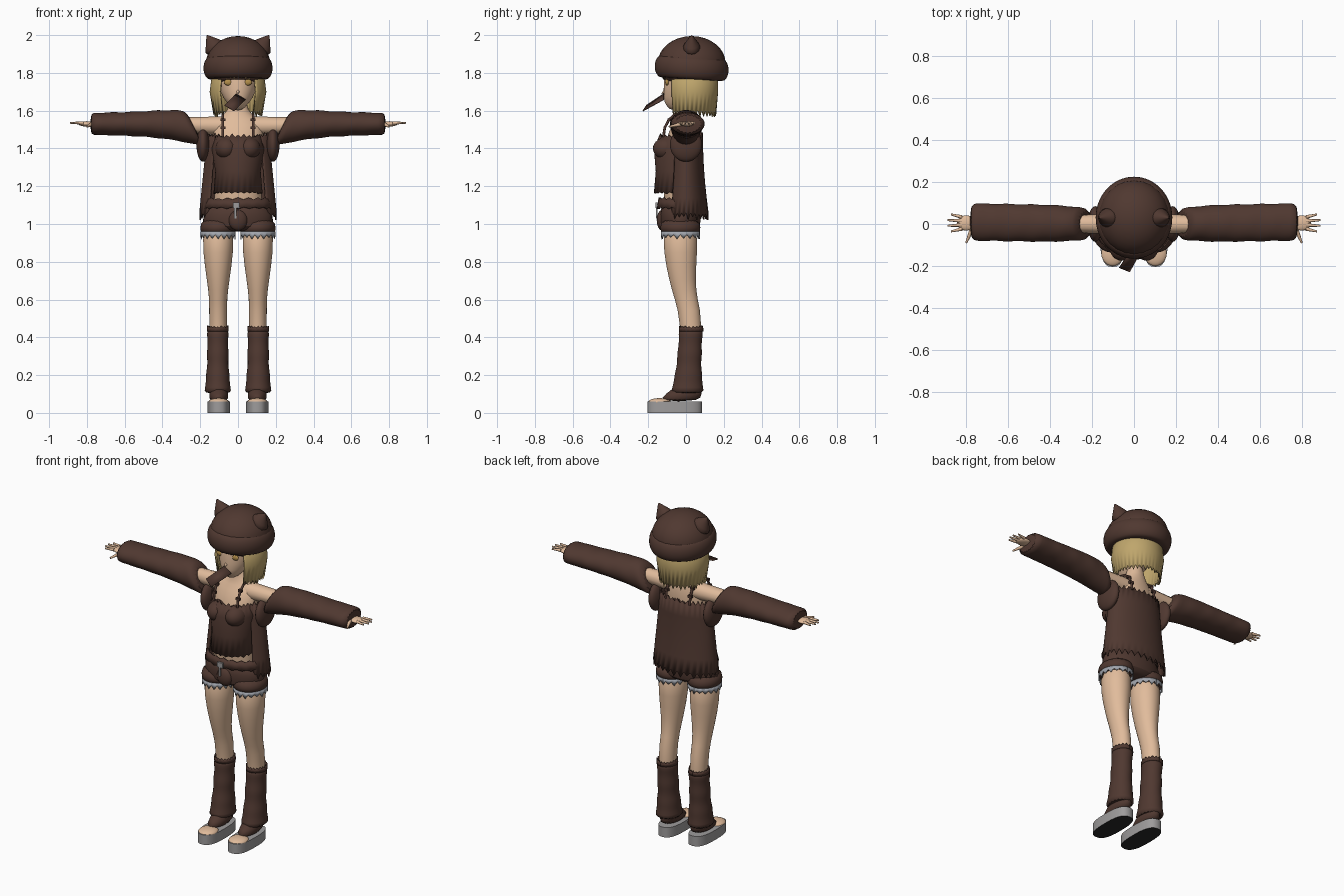
import bpy, bmesh, math, random
from mathutils import Vector

random.seed(4)
if "Cube" in bpy.data.objects:
    bpy.data.objects.remove(bpy.data.objects["Cube"])


def material(name, *colour):
    mat = bpy.data.materials.new(name)
    mat.use_nodes = True
    mat.diffuse_color = (*colour, 1)
    shader = mat.node_tree.nodes["Principled BSDF"]
    shader.inputs["Base Color"].default_value = (*colour, 1)
    return mat


BROWN = material("brown cloth", .08, .04, .03)
SKIN = material("skin", .75, .5, .33)
HAIR = material("blond hair", .52, .38, .15)
GREY = material("grey rubber", .34, .33, .33)
BLACK = material("black sole", .02, .02, .02)
AMBER = material("amber eye", .45, .27, .07)
DENIM = material("pale fringe", .36, .38, .42)
SIDES = {"left": 1, "right": -1}


def finish(name, bm, mat, smooth_levels=0, thickness=0):
    bmesh.ops.recalc_face_normals(bm, faces=bm.faces)
    mesh = bpy.data.meshes.new(name)
    bm.to_mesh(mesh)
    bm.free()
    mesh.materials.append(mat)
    obj = bpy.data.objects.new(name, mesh)
    bpy.context.collection.objects.link(obj)
    if thickness:
        obj.modifiers.new("thickness", 'SOLIDIFY').thickness = thickness
    if smooth_levels:
        smooth = obj.modifiers.new("smooth", 'SUBSURF')
        smooth.levels = smooth.render_levels = smooth_levels
    bpy.ops.object.select_all(action='DESELECT')
    obj.select_set(True)
    bpy.context.view_layer.objects.active = obj
    bpy.ops.object.shade_smooth_by_angle(angle=math.radians(50))
    return obj


def skin_rows(bm, rows, closed):
    for lower, upper in zip(rows, rows[1:]):
        quads = list(zip(lower, lower[1:], upper[1:], upper))
        if closed:
            quads.append((lower[-1], lower[0], upper[0], upper[-1]))
        for quad in quads:
            bm.faces.new(quad)


def loft(name, mat, rings, side=1, count=20, power=1, smooth_levels=1):
    """Skin rings given as (centre, half axis, other half axis)."""
    bm = bmesh.new()
    rows = []
    for centre, across, along in rings:
        row = []
        for i in range(count):
            c, s = math.cos(math.tau * i / count), math.sin(math.tau * i / count)
            point = (Vector(centre) + Vector(across) * math.copysign(abs(c) ** power, c)
                     + Vector(along) * math.copysign(abs(s) ** power, s))
            row.append(bm.verts.new((point.x * side, point.y, point.z)))
        rows.append(row)
    skin_rows(bm, rows, closed=True)
    bm.faces.new(rows[0])
    bm.faces.new(rows[-1])
    return finish(name, bm, mat, smooth_levels)


def stack(name, mat, rows, x=0, **options):
    """Level rings given as (height, y, half width, half depth)."""
    rings = [((x, y, z), (wide, 0, 0), (0, deep, 0)) for z, y, wide, deep in rows]
    return loft(name, mat, rings, **options)


def shell(name, mat, rows, start=0, end=360, count=36, x=0, y=0, top=0, hem=0, thickness=.008):
    """Ragged sheet of (height, half width, half depth) rows; angle zero is the back."""
    bm = bmesh.new()
    grid = []
    for z, wide, deep in rows:
        row = []
        for i in range(count + 1):
            angle = math.radians(start + (end - start) * i / count)
            row.append(bm.verts.new((x + wide * math.sin(angle), y + deep * math.cos(angle), z)))
        grid.append(row)
    for raised, dropped in zip(grid[0][::2], grid[-1][::2]):
        raised.co.z += top * random.uniform(.5, 1)
        dropped.co.z -= hem * random.uniform(.5, 1)
    skin_rows(bm, grid, closed=False)
    finish(name, bm, mat, thickness=thickness)


def ball(name, mat, centre, size):
    bm = bmesh.new()
    bmesh.ops.create_uvsphere(bm, u_segments=24, v_segments=16, radius=1)
    bmesh.ops.scale(bm, vec=size, verts=bm.verts)
    bmesh.ops.translate(bm, vec=centre, verts=bm.verts)
    finish(name, bm, mat)


def box(name, mat, centre, size):
    bm = bmesh.new()
    bmesh.ops.create_cube(bm, size=1)
    bmesh.ops.scale(bm, vec=size, verts=bm.verts)
    bmesh.ops.translate(bm, vec=centre, verts=bm.verts)
    finish(name, bm, mat)


def cord(name, mat, points, radius, tip=1):
    """Round cord whose thickness runs evenly to the tip factor."""
    curve = bpy.data.curves.new(name, 'CURVE')
    curve.dimensions = '3D'
    curve.bevel_depth = radius
    curve.use_fill_caps = True
    spline = curve.splines.new('POLY')
    last = len(points) - 1
    spline.points.add(last)
    for i, (point, place) in enumerate(zip(spline.points, points)):
        point.co = (*place, 1)
        point.radius = 1 + (tip - 1) * i / last
    curve.materials.append(mat)
    bpy.context.collection.objects.link(bpy.data.objects.new(name, curve))


# torso, neck and head
stack("torso", SKIN, [(1, -.03, .16, .09), (1.2, -.04, .11, .08), (1.4, -.03, .13, .09),
                      (1.5, -.01, .14, .08), (1.56, 0, .11, .05), (1.59, .01, .05, .05),
                      (1.7, .01, .04, .04)])
stack("head", SKIN, [(1.6, -.06, .02, .02), (1.64, -.04, .06, .08), (1.7, 0, .1, .12),
                     (1.8, .02, .12, .14), (1.9, .02, .1, .1)])
cord("nose", SKIN, [(0, -.1, 1.71), (0, -.13, 1.69)], .015, tip=.1)

# hair
shell("hair_bob", HAIR, [(1.85, .13, .14), (1.7, .15, .14), (1.6, .13, .13)],
      start=-140, end=140, count=56, y=.03, hem=.035)
shell("hair_fringe", HAIR, [(1.85, .12, .14), (1.79, .12, .14)],
      start=140, end=220, count=16, y=.015, hem=.03)

# knitted hat with a rolled rim and two ears
ball("hat_dome", BROWN, (0, .03, 1.85), (.17, .18, .145))
rim = []
for k in range(9):
    turn = math.pi * (k / 8 - .5)
    reach = .15 + .035 * math.cos(turn)
    rim.append(((0, .03, 1.825 + .06 * math.sin(turn)), (reach, 0, 0), (0, reach * 1.07, -.01)))
loft("hat_rim", BROWN, rim, count=28)
for name, side in SIDES.items():
    ear = []
    for t in (0, .4, .8, 1):
        size = .06 * (1 - t) + .002
        ear.append(((.115 + .05 * t, .03, 1.92 + .08 * t), (0, size, 0), (size, 0, -.7 * size)))
    loft(name + "_hat_ear", BROWN, ear, side=side, count=12)
    ball(name + "_eye", AMBER, (.05 * side, -.1, 1.75), (.024, .01, .017))
    lash = [(x * side, 6.5 * x * x - .118, 1.77) for x in (.02, .05, .08)]
    cord(name + "_lash", BLACK, lash, .003)

# card held in the mouth
bm = bmesh.new()
corners = (.04, -.12, 1.66), (-.01, -.12, 1.69), (-.07, -.21, 1.63), (-.02, -.23, 1.6)
bm.faces.new([bm.verts.new(corner) for corner in corners])
finish("mouth_card", bm, BROWN, thickness=.005)

# camisole, leaving the belly bare
shell("camisole", BROWN, [(1.46, .12, .1), (1.4, .14, .13), (1.28, .12, .12), (1.17, .13, .13)],
      count=48, y=-.04, top=.02, hem=.012)
for name, side in SIDES.items():
    ball(name + "_bust", BROWN, (.06 * side, -.1, 1.4), (.06, .075, .06))
    arc = [math.pi * k / 8 for k in range(9)]
    strap = [(.08 * side, -.02 - .1 * math.cos(a), 1.46 + .13 * math.sin(a)) for a in arc]
    cord(name + "_strap", BROWN, strap, .007)
    for k, (x, y, z) in enumerate(strap[1:3] + strap[-3:-1]):
        box(f"{name}_strap_bow_{k}", BROWN, (x, y, z), (.025, .015, .015))

# open jacket hanging off the shoulders
panel = []
for k in range(6):
    t = k / 5
    panel.append((1.46 - .4 * t, .165 + .04 * t, .09 + .03 * t * t))
shell("jacket_body", BROWN, panel, start=-132, end=132, count=44, top=.025, hem=.04)

for name, side in SIDES.items():
    # puffed sleeve with soft folds
    sleeve = []
    for k in range(14):
        t = k / 13
        lean = (1 - t) ** 6
        fold = .004 * math.sin(k * 2.3)
        sleeve.append(((.22 + .565 * t, .01 * t, 1.53 - .03 * lean),
                       (0, .09 - .015 * lean + fold, 0),
                       (.05 * lean, 0, .06 + .035 * (1 - t) ** 2 - fold)))
    loft(name + "_sleeve", BROWN, sleeve, side=side)
    ball(name + "_jacket_armhole", BROWN, (.185 * side, 0, 1.42), (.035, .085, .09))

    # arm, hand and fingers
    cord(name + "_arm", SKIN, [(.07 * side, 0, 1.52), (.77 * side, 0, 1.53)], .05, tip=.45)
    ball(name + "_palm", SKIN, (.8 * side, .005, 1.53), (.045, .036, .014))
    for k in range(4):
        spread = k - 1.5
        cord(f"{name}_finger_{k}", SKIN,
             [(.82 * side, .005 + .019 * spread, 1.535),
              ((.89 - .008 * spread ** 2) * side, .005 + .027 * spread, 1.535)], .009, tip=.5)
    cord(name + "_thumb", SKIN, [(.77 * side, -.02, 1.53), (.8 * side, -.09, 1.515)], .012, tip=.4)

# shorts, belt and buckle
stack("shorts", BROWN, [(1.12, -.03, .16, .1), (1.05, -.03, .19, .11), (.98, -.03, .19, .11),
                        (.96, -.03, .12, .07)])
shell("belt", BROWN, [(1.13, .165, .11), (1.09, .18, .12)], y=-.035, top=.012, hem=.012)
box("buckle", GREY, (-.01, -.155, 1.1), (.035, .012, .03))
box("belt_tag", GREY, (-.015, -.155, 1.06), (.012, .01, .06))
ball("shorts_fly", BROWN, (0, -.125, 1.02), (.05, .03, .055))

for name, side in SIDES.items():
    # thigh, knee and calf under a frayed shorts leg
    stack(name + "_shorts_leg", BROWN, [(1.03, -.03, .09, .1), (.98, -.03, .097, .11),
                                        (.94, -.03, .095, .105)], x=.105, side=side)
    shell(name + "_shorts_frill", DENIM, [(.96, .093, .103), (.943, .093, .103)],
          x=.105 * side, y=-.03, hem=.025, thickness=.004)
    stack(name + "_leg", SKIN, [(1, -.03, .085, .095), (.85, -.03, .082, .09), (.7, -.02, .06, .07),
                                (.6, 0, .046, .06), (.5, .03, .05, .06), (.1, .03, .04, .04)],
          x=.105, side=side)

    # slouched leg warmer, flaring over the shoe
    warmer = []
    for k in range(11):
        t = k / 10
        girth = .056 + .02 * t ** 4 + .003 * math.sin(k * 2)
        warmer.append((.45 - .35 * t, .027 - .02 * t, girth, girth + .007 + .01 * t ** 3))
    stack(name + "_warmer", BROWN, warmer, x=.107, side=side)
    shell(name + "_warmer_cuff", BROWN, [(.45, .057, .064), (.43, .058, .065)],
          x=.107 * side, y=.027, top=.012)

    # platform shoe with a dark underside
    sole = stack(name + "_shoe_sole", GREY, [(0, -.06, .06, .145), (.06, -.06, .06, .145)],
                 x=.102, side=side, count=28, power=.75, smooth_levels=0)
    sole.data.materials.append(BLACK)
    for face in sole.data.polygons:
        face.material_index = int(face.normal.z < -.5)
    stack(name + "_shoe_upper", BROWN, [(.06, -.04, .055, .11), (.1, -.01, .05, .1),
                                        (.15, .015, .045, .06)], x=.102, side=side)
    ball(name + "_toe_cap", SKIN, (.102 * side, -.14, .058), (.054, .06, .02))
